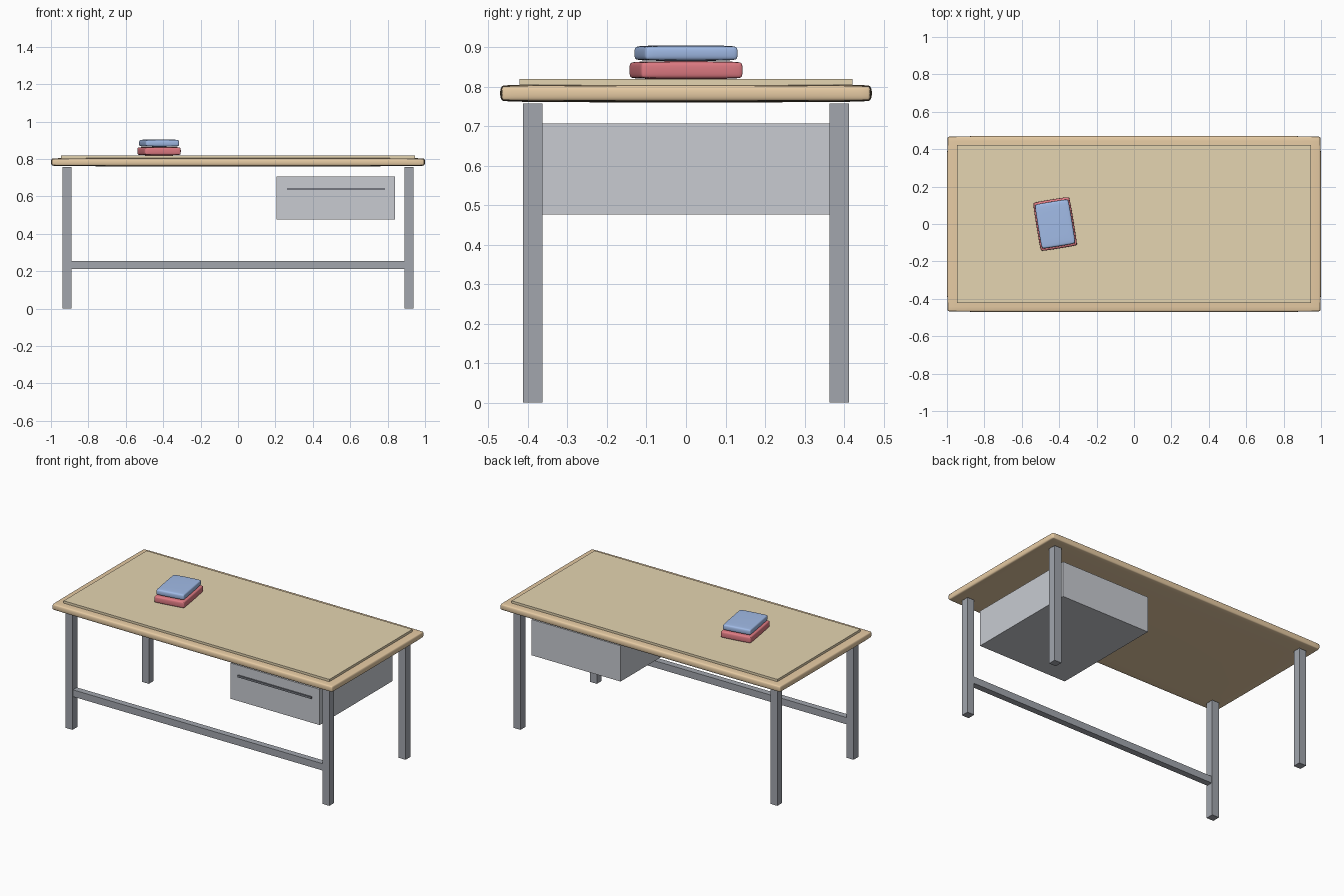
import bpy
import math

if "Cube" in bpy.data.objects:
    bpy.data.objects.remove(bpy.data.objects["Cube"])


def material(name, rgb):
    m = bpy.data.materials.new(name)
    m.diffuse_color = (*rgb, 1)
    m.use_nodes = True
    m.node_tree.nodes["Principled BSDF"].inputs["Base Color"].default_value = m.diffuse_color
    return m


WOOD = material("edge_wood", (0.80, 0.60, 0.37))
PANEL = material("panel_wood", (0.78, 0.66, 0.44))
STEEL = material("dark_steel", (0.36, 0.38, 0.42))
GREY = material("drawer_grey", (0.58, 0.60, 0.64))
DARK = material("handle_dark", (0.18, 0.19, 0.22))
RED = material("red_cover", (0.75, 0.20, 0.23))
BLUE = material("blue_cover", (0.36, 0.50, 0.80))


def box(name, lo, hi, mat, turn=0.0):
    """Box between two corners, optionally turned about z."""
    centre = [(a + b) / 2 for a, b in zip(lo, hi)]
    bpy.ops.mesh.primitive_cube_add(size=1, location=centre)
    ob = bpy.context.object
    ob.name = name
    ob.scale = [b - a for a, b in zip(lo, hi)]
    bpy.ops.object.transform_apply(location=False, rotation=False, scale=True)
    ob.rotation_euler.z = turn
    ob.data.materials.append(mat)
    return ob


def soften(ob, width):
    """Rounded edges and a gently domed, smooth surface."""
    bev = ob.modifiers.new("bevel", 'BEVEL')
    bev.width = width
    bev.segments = 2
    sub = ob.modifiers.new("subdivision", 'SUBSURF')
    sub.levels = sub.render_levels = 2
    for p in ob.data.polygons:
        p.use_smooth = True


# Table top with inset work surface
soften(box("table_top", (-1, -0.471, 0.76), (1, 0.471, 0.807), WOOD), 0.015)
box("work_surface", (-0.946, -0.422, 0.804), (0.946, 0.422, 0.819), PANEL)

# Four square legs
for sx, side in ((-1, "left"), (1, "right")):
    for sy, end in ((-1, "front"), (1, "back")):
        x, y = sx * 0.914, sy * 0.388
        box(f"{end}_{side}_leg", (x - 0.025, y - 0.025, 0),
            (x + 0.025, y + 0.025, 0.758), STEEL)

# Front stretcher
box("front_stretcher", (-0.89, -0.408, 0.212), (0.89, -0.368, 0.256), STEEL)

# Drawer box and its handle
box("drawer", (0.207, -0.37, 0.477), (0.84, 0.37, 0.707), GREY)
box("drawer_handle", (0.262, -0.378, 0.633), (0.785, -0.366, 0.646), DARK)

# Two stacked books
turn = math.radians(9.3)
for name, w, d, z0, z1, mat in (("lower_book", 0.20, 0.265, 0.819, 0.865, RED),
                                ("upper_book", 0.185, 0.242, 0.865, 0.905, BLUE)):
    soften(box(name, (-0.422 - w / 2, -d / 2, z0), (-0.422 + w / 2, d / 2, z1),
               mat, turn), 0.012)
